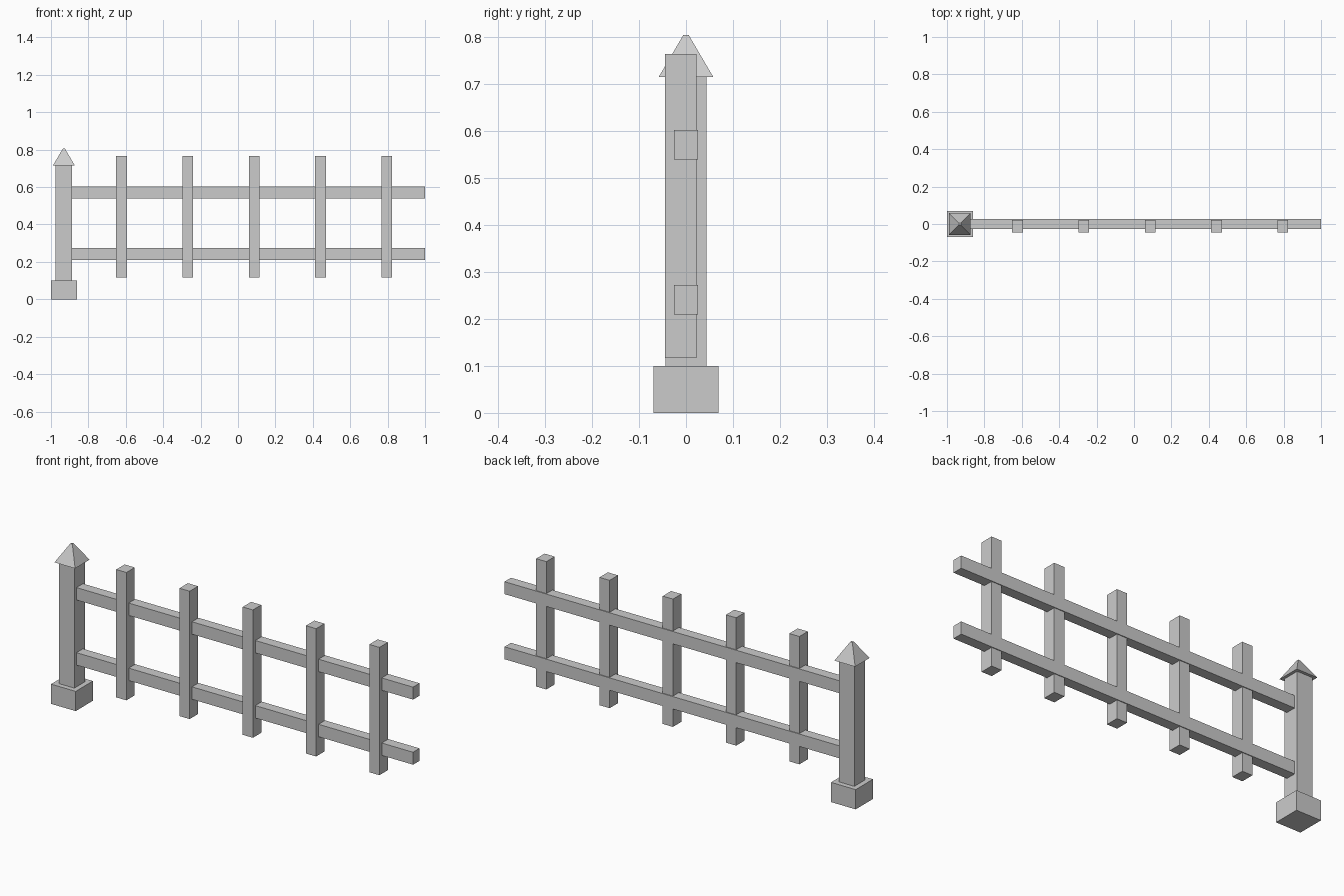
import bpy
import bmesh
from mathutils import Vector

default = bpy.data.objects.get("Cube")
if default:
    bpy.data.objects.remove(default, do_unlink=True)

# Single plain grey finish
grey = bpy.data.materials.new("light_grey")
grey.use_nodes = True
colour = (0.6, 0.6, 0.6, 1)
grey.diffuse_color = colour
grey.node_tree.nodes["Principled BSDF"].inputs["Base Color"].default_value = colour


def box(name, low, high, top_scale=1.0):
    """Box between two corners; top_scale tapers its top face."""
    low, high = Vector(low), Vector(high)
    centre, size = (low + high) / 2, high - low
    bm = bmesh.new()
    bmesh.ops.create_cube(bm, size=1)
    for v in bm.verts:
        taper = top_scale if v.co.z > 0 else 1.0
        v.co = Vector((v.co.x * size.x * taper, v.co.y * size.y * taper, v.co.z * size.z))
    mesh = bpy.data.meshes.new(name)
    bm.to_mesh(mesh)
    bm.free()
    mesh.materials.append(grey)
    obj = bpy.data.objects.new(name, mesh)
    obj.location = centre
    bpy.context.collection.objects.link(obj)
    return obj


def post_part(name, half, bottom, top, top_scale=1.0):
    """Square section centred on the end post."""
    return box(name, (POST_X - half, -half, bottom), (POST_X + half, half, top), top_scale)


# End post with footing and pyramid cap
POST_X = -0.931
post_part("post_base", 0.069, 0, 0.1)
post_part("post_shaft", 0.0435, 0.1, 0.716)
post_part("post_cap", 0.058, 0.716, 0.805, 0.1)

# Horizontal rails
for name, bottom in (("lower_rail", 0.21), ("upper_rail", 0.54)):
    box(name, (POST_X + 0.043, -0.026, bottom), (1, 0.026, bottom + 0.063))

# Evenly spaced pickets
for i in range(5):
    x = -0.623 + i * 0.3548
    box(f"picket_{i + 1}", (x - 0.0285, -0.045, 0.117), (x + 0.0285, 0.022, 0.765))
